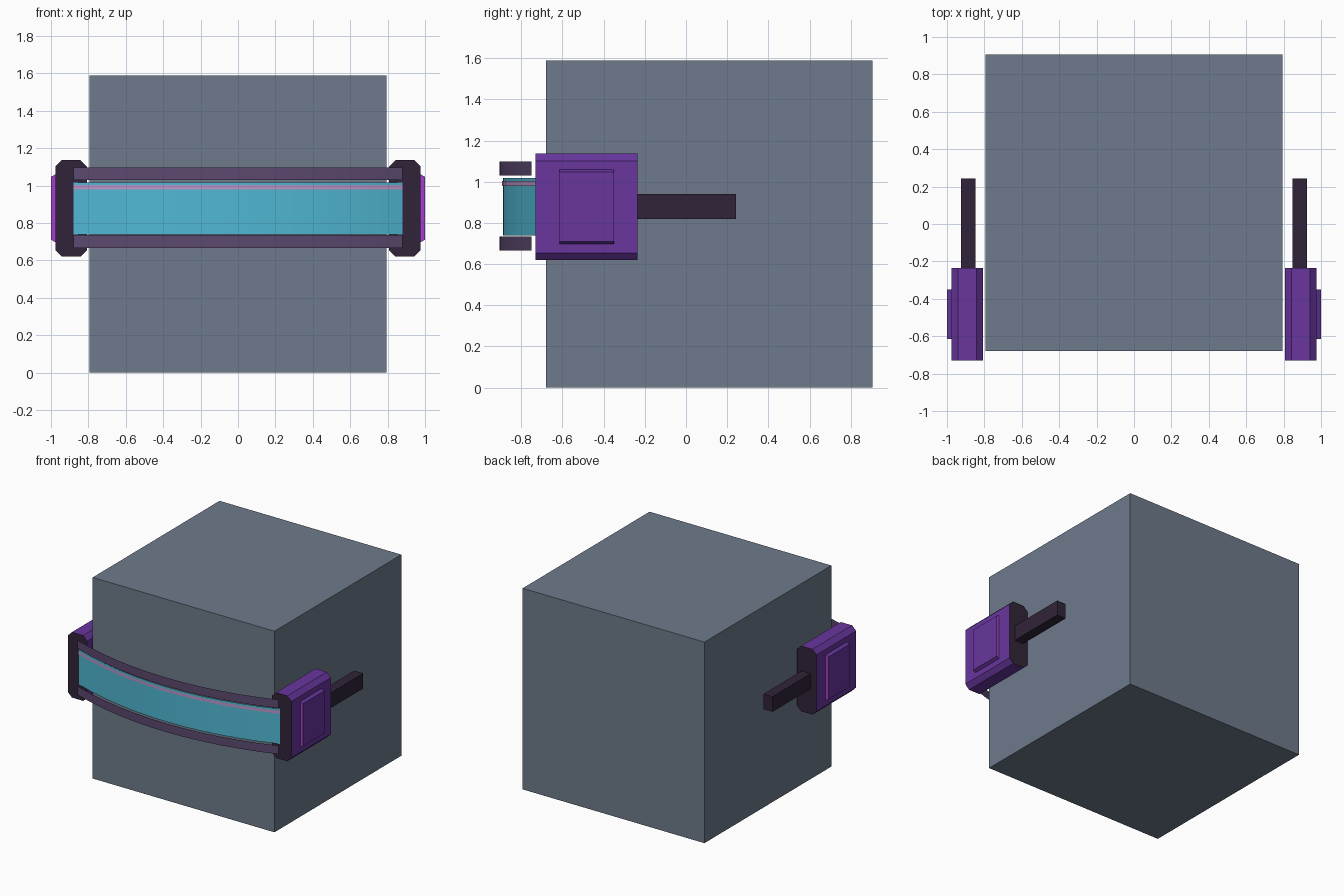
import bpy, bmesh, math

if "Cube" in bpy.data.objects:
    bpy.data.objects.remove(bpy.data.objects["Cube"])


def mat(name, hexcol):
    """Flat material from an sRGB hex colour."""
    m = bpy.data.materials.new(name)
    srgb = [int(hexcol[i:i + 2], 16) / 255 for i in (0, 2, 4)]
    lin = [c / 12.92 if c <= 0.04045 else ((c + 0.055) / 1.055) ** 2.4 for c in srgb]
    m.diffuse_color = (*lin, 1)
    m.use_nodes = True
    m.node_tree.nodes["Principled BSDF"].inputs["Base Color"].default_value = m.diffuse_color
    return m


GREY = mat("slate_grey", "6E7A8B")
PURPLE = mat("purple", "68369E")
DARK = mat("dark_plum", "302438")
MAGENTA = mat("bright_purple", "A040C8")
RAIL = mat("dusty_plum", "5C4970")
TEAL = mat("sky_teal", "50B8D4")
PINK = mat("lilac_pink", "BA96C8")


def finish(name, bm, mats):
    me = bpy.data.meshes.new(name)
    bm.to_mesh(me)
    bm.free()
    for m in mats:
        me.materials.append(m)
    ob = bpy.data.objects.new(name, me)
    bpy.context.collection.objects.link(ob)
    return ob


def prism(name, profile, y0, y1, mats):
    """Extrude an (x, z) profile along y; end caps take the last material."""
    bm = bmesh.new()
    f = bm.faces.new([bm.verts.new((x, y0, z)) for x, z in profile])
    new = bmesh.ops.extrude_face_region(bm, geom=[f])["geom"]
    bmesh.ops.translate(bm, vec=(0, y1 - y0, 0),
                        verts=[v for v in new if isinstance(v, bmesh.types.BMVert)])
    bmesh.ops.recalc_face_normals(bm, faces=bm.faces)
    for f in bm.faces:
        if abs(f.normal.y) > 0.9:
            f.material_index = len(mats) - 1
    return finish(name, bm, mats)


def rect(x0, x1, z0, z1):
    return [(x0, z0), (x1, z0), (x1, z1), (x0, z1)]


def band(name, z0, z1, y_mid, material, half=0.88, sag=0.155, n=12):
    """Thin upright sheet bowed forward along a circular arc."""
    r = (half ** 2 + sag ** 2) / (2 * sag)
    a = math.asin(half / r)
    bm = bmesh.new()
    cols = []
    for i in range(n + 1):
        t = a * (2 * i / n - 1)
        x, y = r * math.sin(t), y_mid + r * (1 - math.cos(t))
        cols.append([bm.verts.new((x, y, z)) for z in (z0, z1)])
    for p, q in zip(cols, cols[1:]):
        bm.faces.new((p[0], q[0], q[1], p[1])).smooth = True
    return finish(name, bm, [material])


# Head block
prism("head_block", rect(-0.795, 0.795, 0, 1.59), -0.68, 0.905, [GREY])

# Side cups, outer panels and arms, one set per side
for side, s in (("left", -1), ("right", 1)):
    c, x0, x1, z0, z1 = 0.035, 0.808, 0.977, 0.62, 1.137
    cup = [(x0 + c, z0), (x1 - c, z0), (x1, z0 + c), (x1, z1 - c),
           (x1 - c, z1), (x0 + c, z1), (x0, z1 - c), (x0, z0 + c)]
    panel = [(0.975, 0.697), (1.0, 0.711), (1.0, 1.047), (0.975, 1.061)]
    arm = rect(0.847, 0.926, 0.82, 0.94)
    for part, prof, y0, y1, mats in (
            ("side_cup", cup, -0.73, -0.235, [PURPLE, DARK]),
            ("cup_panel", panel, -0.615, -0.35, [PURPLE, MAGENTA]),
            ("temple_arm", arm, -0.235, 0.242, [DARK])):
        prism(f"{side}_{part}", [(s * x, z) for x, z in prof], y0, y1, mats)

# Visor, its highlight stripe and the two rails
band("visor", 0.74, 1.018, -0.89, TEAL, sag=0.16)
band("visor_stripe", 0.98, 1.003, -0.894, PINK, sag=0.16)
band("upper_rail", 1.03, 1.098, -0.905, RAIL)
band("lower_rail", 0.667, 0.735, -0.905, RAIL)
